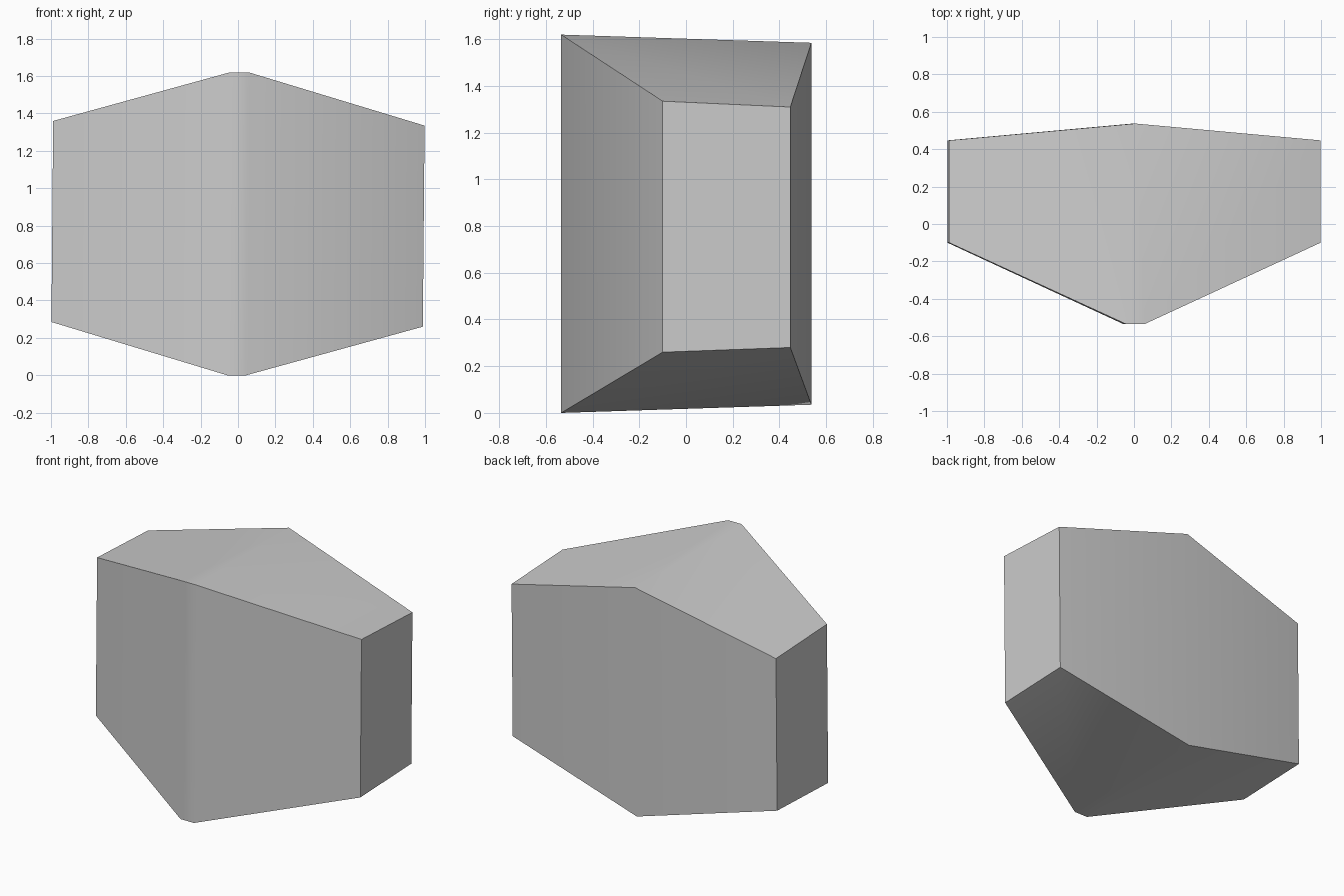
import bpy
import bmesh
import math

cube = bpy.data.objects.get("Cube")
if cube:
    bpy.data.objects.remove(cube, do_unlink=True)

# Stone colour
grey = bpy.data.materials.new("stone_grey")
grey.use_nodes = True
colour = (0.6, 0.6, 0.6, 1.0)
grey.diffuse_color = colour
bsdf = next(n for n in grey.node_tree.nodes if n.type == "BSDF_PRINCIPLED")
bsdf.inputs["Base Color"].default_value = colour

# Outline seen from above: x, y, bottom z, top z
# blunt nose, left side, back ridge, right side
OUTLINE = [
    (-0.05, -0.535, 0.00, 1.62),
    (0.05, -0.535, 0.00, 1.62),
    (0.993, -0.10, 0.26, 1.335),
    (0.993, 0.447, 0.28, 1.31),
    (0.00, 0.537, 0.035, 1.585),
    (-0.993, 0.447, 0.305, 1.335),
    (-0.993, -0.10, 0.285, 1.36),
]
LEAN = 0.014  # slight sideways tilt of the upright edges


def skewed(bm, x, y, z):
    return bm.verts.new((x + LEAN * (z - 0.81) / 1.62, y, z))


bm = bmesh.new()
lower = [skewed(bm, x, y, low) for x, y, low, high in OUTLINE]
upper = [skewed(bm, x, y, high) for x, y, low, high in OUTLINE]

# Upright walls
count = len(OUTLINE)
for i in range(count):
    j = (i + 1) % count
    bm.faces.new((lower[i], lower[j], upper[j], upper[i]))

# Two sloping halves and a narrow ridge, above and below
for ring in (lower, upper):
    bm.faces.new((ring[0], ring[1], ring[4]))
    bm.faces.new(ring[1:5])
    bm.faces.new([ring[0]] + ring[4:])

bmesh.ops.recalc_face_normals(bm, faces=bm.faces)
mesh = bpy.data.meshes.new("stone_block")
bm.to_mesh(mesh)
bm.free()
mesh.materials.append(grey)

block = bpy.data.objects.new("stone_block", mesh)
bpy.context.collection.objects.link(block)

# Soft ridges, crisp outer edges
bpy.ops.object.select_all(action="DESELECT")
block.select_set(True)
bpy.context.view_layer.objects.active = block
bpy.ops.object.shade_smooth_by_angle(angle=math.radians(35))
